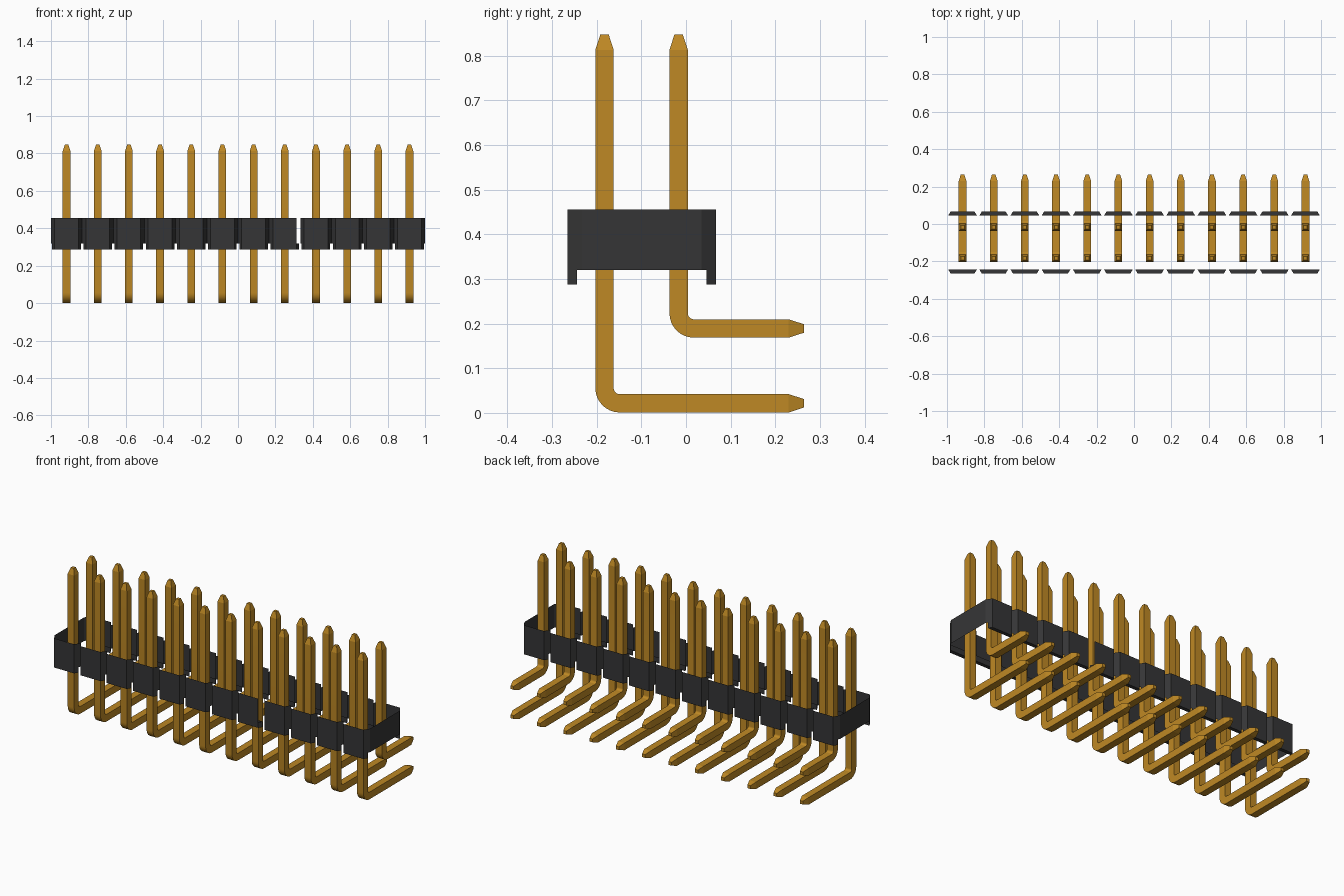
import bpy, bmesh, math
from mathutils import Vector

cube = bpy.data.objects.get("Cube")
if cube:
    bpy.data.objects.remove(cube)


def material(name, rgb, rough):
    m = bpy.data.materials.new(name)
    m.use_nodes = True
    m.diffuse_color = (*rgb, 1)
    b = m.node_tree.nodes["Principled BSDF"]
    b.inputs["Base Color"].default_value = (*rgb, 1)
    b.inputs["Roughness"].default_value = rough
    return m


GOLD = material("gold", (0.52, 0.25, 0.018), 0.5)
BLACK = material("black plastic", (0.036, 0.036, 0.037), 0.7)

COUNT = 12
PITCH = 2 / COUNT
XS = [-1 + PITCH * (i + 0.5) for i in range(COUNT)]


def make_object(name, bm, mat):
    me = bpy.data.meshes.new(name)
    bm.to_mesh(me)
    bm.free()
    me.materials.append(mat)
    ob = bpy.data.objects.new(name, me)
    bpy.context.collection.objects.link(ob)
    return ob


# Bent square pin: sections swept down, round the bend and out to the back
def make_pin(name, y, arm_z):
    half, tip, radius, steps = 0.0205, 0.0095, 0.034, 8
    top, back, taper = 0.847, 0.264, 0.034
    cy, cz = y + radius, arm_z + radius
    # each station: y, z, section angle, half size
    stations = [(y, top, 0, tip), (y, top - taper, 0, half)]
    for i in range(steps + 1):
        a = math.pi / 2 * i / steps
        stations.append((cy - radius * math.cos(a), cz - radius * math.sin(a), a, half))
    stations += [(back - taper, arm_z, math.pi / 2, half), (back, arm_z, math.pi / 2, tip)]
    bm = bmesh.new()
    rings = []
    for sy, sz, a, h in stations:
        out = Vector((0, math.cos(a), math.sin(a))) * h
        side = Vector((h, 0, 0))
        c = Vector((0, sy, sz))
        rings.append([bm.verts.new(c + side * u + out * v)
                      for u, v in ((-1, -1), (1, -1), (1, 1), (-1, 1))])
    for r, q in zip(rings, rings[1:]):
        for i in range(4):
            j = (i + 1) % 4
            bm.faces.new((r[i], r[j], q[j], q[i]))
    bm.faces.new(rings[0])
    bm.faces.new(rings[-1])
    bmesh.ops.recalc_face_normals(bm, faces=bm.faces)
    ob = make_object(name, bm, GOLD)
    bpy.ops.object.select_all(action='DESELECT')
    ob.select_set(True)
    bpy.context.view_layer.objects.active = ob
    bpy.ops.object.shade_smooth_by_angle(angle=math.radians(14))
    return ob


for name, y, z in (("front_pin", -0.1825, 0.0215), ("rear_pin", -0.0165, 0.189)):
    first = make_pin(name, y, z)
    first.location.x = XS[0]
    for x in XS[1:]:
        ob = bpy.data.objects.new(name, first.data)
        ob.location.x = x
        bpy.context.collection.objects.link(ob)

# Housing: open shell of chamfered units with feet along both long sides
YC, DEPTH = -0.099, 0.166
FOOT, LOW, HIGH = 0.288, 0.32, 0.455
CHAMFER_Y, CHAMFER_X, LIP = 0.032, 0.020, 0.021
OPEN_UNIT = 7      # unit whose right chamfer is left open

bm = bmesh.new()


def quad(points, outward):
    f = bm.faces.new([bm.verts.new(p) for p in points])
    f.normal_update()
    if f.normal.dot(Vector(outward)) < 0:
        f.normal_flip()


def wall(a, b, z0, z1, outward):
    quad([(*a, z0), (*b, z0), (*b, z1), (*a, z1)], outward)


hw = PITCH / 2
nw = hw - CHAMFER_X
lw = nw + CHAMFER_X * LIP / CHAMFER_Y
for side in (-1, 1):
    y_out = YC + side * DEPTH
    y_cham = y_out - side * CHAMFER_Y
    y_lip = y_out - side * LIP
    for i, x in enumerate(XS):
        # outer face with its foot
        wall((x - nw, y_out), (x + nw, y_out), FOOT, HIGH, (0, side, 0))
        for s in (-1, 1):
            # chamfers and slanted foot ends
            if not (i == OPEN_UNIT and s == 1):
                wall((x + s * nw, y_out), (x + s * hw, y_cham), LOW, HIGH, (s, side, 0))
            wall((x + s * nw, y_out), (x + s * lw, y_lip), FOOT, LOW, (s, side, 0))
        # foot inner face and underside
        wall((x - lw, y_lip), (x + lw, y_lip), FOOT, LOW, (0, -side, 0))
        quad([(x - nw, y_out, FOOT), (x + nw, y_out, FOOT),
              (x + lw, y_lip, FOOT), (x - lw, y_lip, FOOT)], (0, 0, -1))

# End walls
for s in (-1, 1):
    wall((s, YC - DEPTH + CHAMFER_Y), (s, YC + DEPTH - CHAMFER_Y), LOW, HIGH, (s, 0, 0))

bmesh.ops.remove_doubles(bm, verts=bm.verts, dist=1e-5)
make_object("housing", bm, BLACK)
